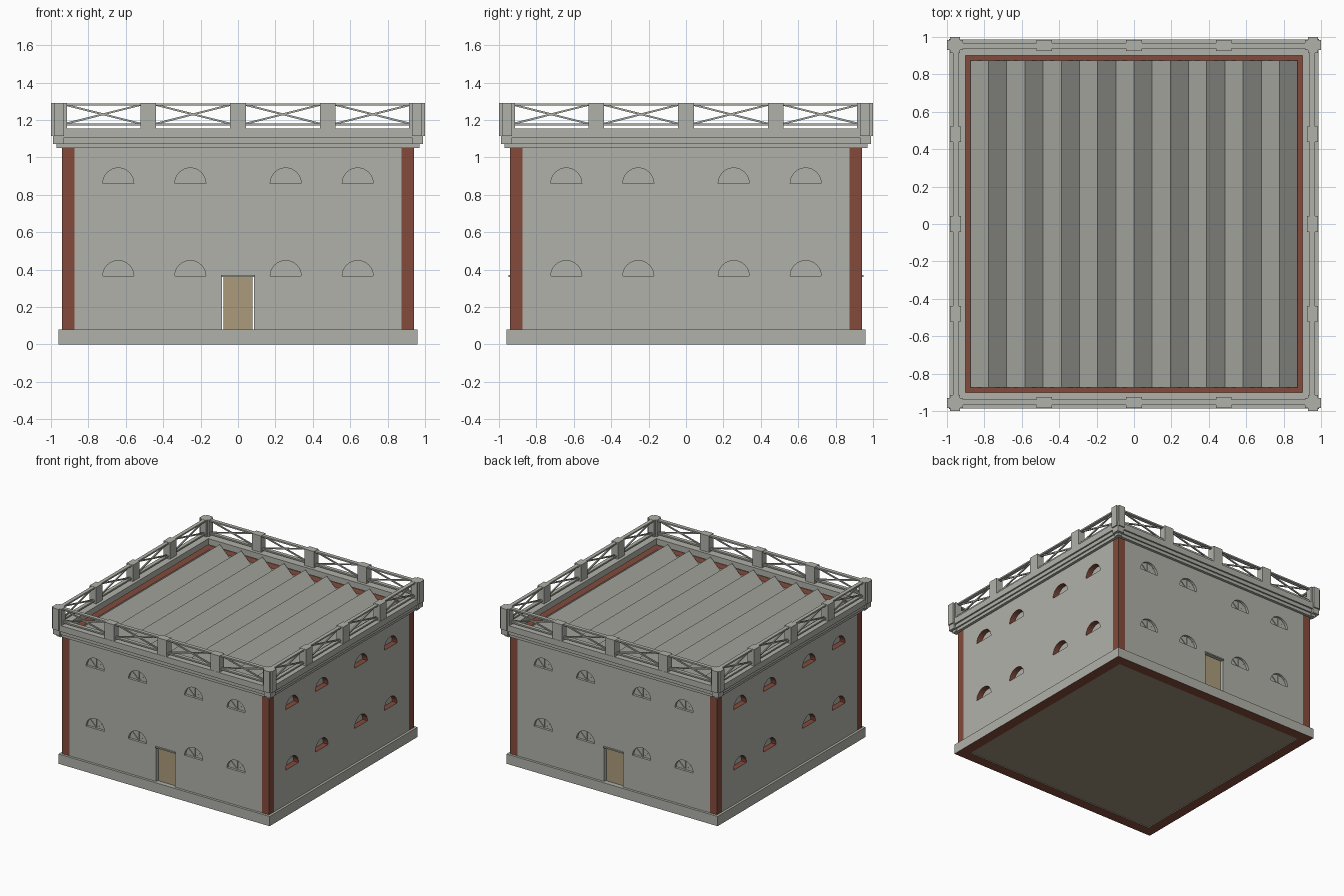
import bpy, bmesh
from math import pi, cos, sin, atan2, hypot
from mathutils import Matrix, Vector

cube = bpy.data.objects.get("Cube")
if cube:
    bpy.data.objects.remove(cube)


def material(name, rgb):
    m = bpy.data.materials.new(name)
    m.use_nodes = True
    m.diffuse_color = (*rgb, 1)
    m.node_tree.nodes["Principled BSDF"].inputs["Base Color"].default_value = (*rgb, 1)
    return m


STONE = material("grey_stone", (0.44, 0.44, 0.40))
BRICK = material("red_brick", (0.23, 0.07, 0.045))
WOOD = material("tan_wood", (0.41, 0.33, 0.20))
FLOOR = material("brown_floor", (0.33, 0.28, 0.19))

SIDES = ("front", "left", "back", "right")
WALL_OUT, WALL_IN = 0.94, 0.875
WALL_TOP, BASE_TOP = 1.08, 0.08
RAIL_LOW, RAIL_TOP = 1.155, 1.29


def turn(k):
    return Matrix.Rotation(k * pi / 2, 4, "Z")


def add_object(name, mesh, mats):
    for m in mats:
        mesh.materials.append(m)
    ob = bpy.data.objects.new(name, mesh)
    bpy.context.collection.objects.link(ob)
    return ob


def boxes(name, mat, specs, matrix=Matrix()):
    """One object made of boxes, each (x0, x1, y0, y1, z0, z1) or a 4x4 matrix."""
    bm = bmesh.new()
    for s in specs:
        if not isinstance(s, Matrix):
            lo, hi = Vector(s[::2]), Vector(s[1::2])
            s = Matrix.Translation((lo + hi) / 2) @ Matrix.Diagonal((*(hi - lo), 1))
        bmesh.ops.create_cube(bm, size=1, matrix=matrix @ s)
    mesh = bpy.data.meshes.new(name)
    bm.to_mesh(mesh)
    bm.free()
    return add_object(name, mesh, [mat])


def slab(name, loops, thickness, mats, matrix, edge_rule=None):
    """Flat outline with holes, extruded; edge_rule picks faces for the second material."""
    curve = bpy.data.curves.new(name, "CURVE")
    curve.dimensions, curve.fill_mode = "2D", "BOTH"
    curve.extrude = thickness / 2
    for loop in loops:
        sp = curve.splines.new("POLY")
        sp.points.add(len(loop) - 1)
        for p, (x, y) in zip(sp.points, loop):
            p.co = (x, y, 0, 1)
        sp.use_cyclic_u = True
    tmp = bpy.data.objects.new(name + "_outline", curve)
    bpy.context.collection.objects.link(tmp)
    deps = bpy.context.evaluated_depsgraph_get()
    mesh = bpy.data.meshes.new_from_object(tmp.evaluated_get(deps))
    bpy.data.objects.remove(tmp)
    bpy.data.curves.remove(curve)
    mesh.materials.clear()
    ob = add_object(name, mesh, mats)
    for p in mesh.polygons:
        p.use_smooth = False
        p.material_index = int(bool(edge_rule and edge_rule(p)))
    mesh.transform(matrix)
    mesh.name = name
    return ob


def rect(x0, x1, y0, y1):
    return [(x0, y0), (x1, y0), (x1, y1), (x0, y1)]


def square(r):
    return rect(-r, r, -r, r)


def arch(cx, z, r, steps=16):
    return [(cx + r * cos(pi * i / steps), z + r * sin(pi * i / steps)) for i in range(steps + 1)]


def upright(k, y):
    """Stand a flat outline up as part of side k, centred at depth y."""
    return turn(k) @ Matrix.Translation((0, y, 0)) @ Matrix.Rotation(pi / 2, 4, "X")


def bar(a, b, y, width):
    """Thin bar between two (x, z) points at depth y."""
    dx, dz = b[0] - a[0], b[1] - a[1]
    return (Matrix.Translation(((a[0] + b[0]) / 2, y, (a[1] + b[1]) / 2))
            @ Matrix.Rotation(-atan2(dz, dx), 4, "Y")
            @ Matrix.Diagonal((hypot(dx, dz), width, width, 1)))


# Plinth and floor
slab("plinth", [square(0.96), square(WALL_IN)], BASE_TOP, [STONE, BRICK],
     Matrix.Translation((0, 0, BASE_TOP / 2)), lambda p: p.normal.z < -0.9)
boxes("floor", FLOOR, [(-WALL_IN, WALL_IN, -WALL_IN, WALL_IN, 0.005, 0.03)])

# Walls with arched windows; doors in the front and back
WINDOWS = [(x, z) for z in (0.365, 0.86) for x in (-0.64, -0.255, 0.255, 0.64)]
R = 0.083
for k, side in enumerate(SIDES):
    has_door = k % 2 == 0
    holes = [arch(x, z, R) for x, z in WINDOWS]
    if has_door:
        holes.append(rect(-0.086, 0.086, BASE_TOP, 0.365))

    def is_brick(p, has_door=has_door):
        on_border = p.center.y > WALL_TOP - 0.01
        return abs(p.normal.z) < 0.5 and (on_border or not has_door)

    slab(side + "_wall", [rect(-WALL_IN, WALL_IN, 0.03, WALL_TOP)] + holes,
         WALL_OUT - WALL_IN, [STONE, BRICK], upright(k, -(WALL_OUT + WALL_IN) / 2), is_brick)
    depth = -0.915 if has_door else -0.89
    for i, (x, z) in enumerate(WINDOWS):
        slab(f"{side}_window_pane_{i + 1}", [arch(x, z, R)], 0.01, [STONE], upright(k, depth))
    if has_door:
        # Fan bars in the windows
        fans = [bar((x, z), (x + R * cos(a), z + R * sin(a)), depth - 0.008, 0.006)
                for x, z in WINDOWS for a in (pi / 4, pi / 2, 3 * pi / 4)]
        boxes(side + "_window_bars", STONE, fans, turn(k))
        boxes(side + "_door", WOOD, [(-0.078, 0.078, -0.92, -0.89, BASE_TOP, 0.36)], turn(k))
        boxes(side + "_door_lintel", STONE, [(-0.09, 0.09, -0.95, -0.92, 0.36, 0.37)], turn(k))

# Brick corner piers
for k, side in enumerate(SIDES):
    boxes(side + "_corner_pier", BRICK,
          [(WALL_IN, WALL_OUT, -WALL_OUT, -WALL_IN, 0.03, WALL_TOP)], turn(k))

# Folded roof
count = 9
step = WALL_IN / count
zigzag = [(-WALL_IN + i * step, 1.15 if i % 2 else 1.053) for i in range(2 * count + 1)]
slab("folded_roof", [[(-WALL_IN, 1.03)] + zigzag + [(WALL_IN, 1.03)]], 2 * WALL_IN,
     [STONE], upright(0, 0))

# Stepped cornice
for name, outer, inner, z0, z1 in (("lower", 0.962, WALL_OUT, 1.05, 1.075),
                                   ("middle", 0.974, WALL_OUT, 1.075, 1.105),
                                   ("upper", 0.987, 0.90, 1.105, RAIL_LOW)):
    slab(name + "_cornice", [square(outer), square(inner)], z1 - z0, [STONE],
         Matrix.Translation((0, 0, (z0 + z1) / 2)))

# Railing: corner posts, middle posts, rails and crossed braces
POSTS = (-0.48, 0, 0.48)
for k, side in enumerate(SIDES):
    boxes(side + "_corner_post", STONE, [
        (0.915, 1.0, -0.985, -0.93, 1.115, RAIL_TOP),
        (0.93, 0.985, -1.0, -0.915, 1.115, RAIL_TOP),
        (0.93, 0.99, -0.99, -0.93, 1.07, 1.115),
        (0.93, 0.97, -0.97, -0.93, 1.05, 1.07)], turn(k))
    boxes(side + "_middle_posts", STONE,
          [(x - 0.042, x + 0.042, -0.985, -0.925, RAIL_LOW, RAIL_TOP) for x in POSTS], turn(k))
    boxes(side + "_rails", STONE,
          [(-0.93, 0.93, -0.967, -0.937, z, z + 0.012) for z in (1.17, RAIL_TOP - 0.014)], turn(k))
    ends = [-0.92] + [x + s for x in POSTS for s in (-0.042, 0.042)] + [0.92]
    braces = []
    for a, b in zip(ends[::2], ends[1::2]):
        braces += [bar((a, 1.18), (b, 1.28), -0.952, 0.01),
                   bar((a, 1.28), (b, 1.18), -0.952, 0.01)]
    boxes(side + "_braces", STONE, braces, turn(k))
